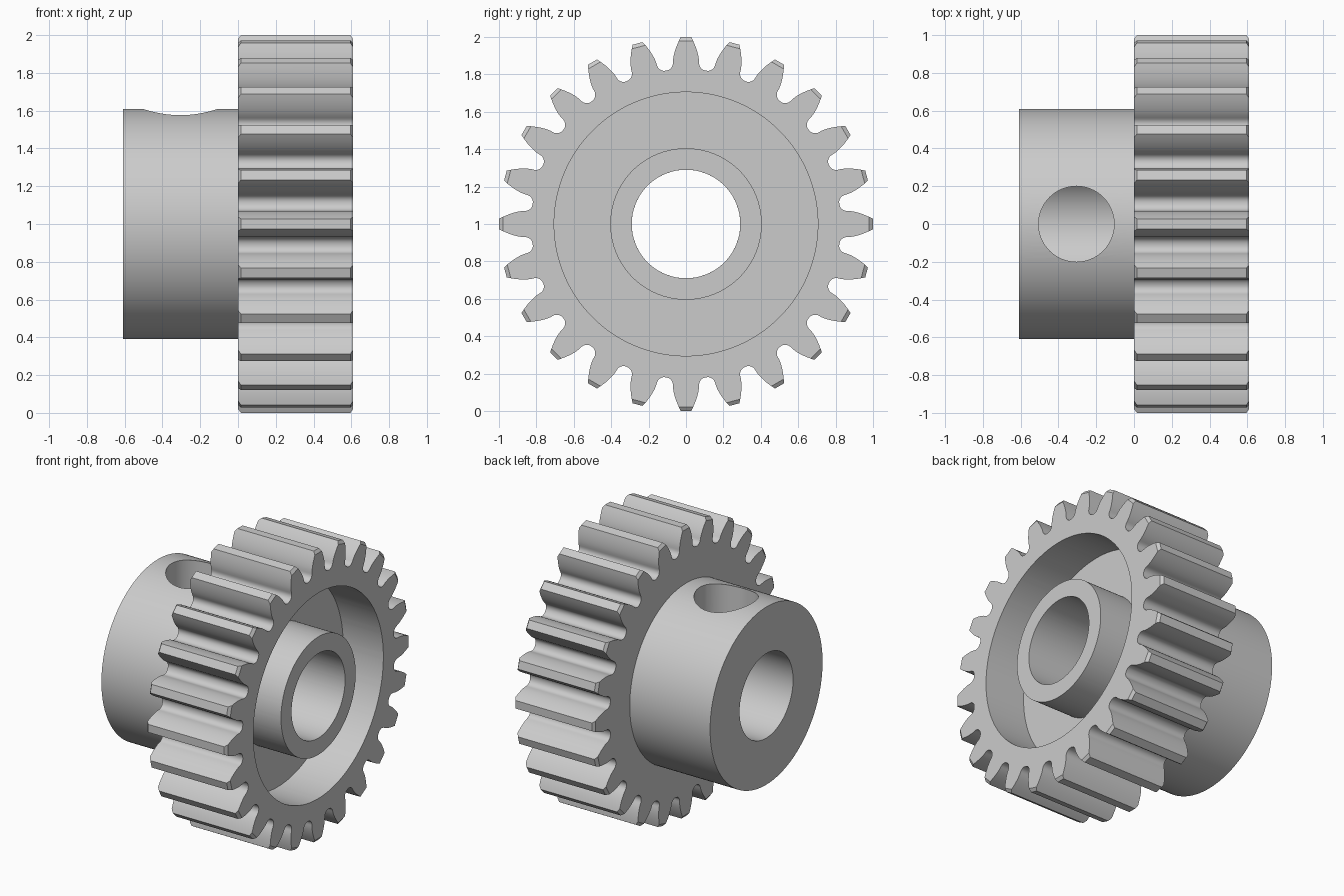
import bpy, bmesh
from math import pi, cos, sin, tan, acos, sqrt, radians
from mathutils import Matrix

cube = bpy.data.objects.get("Cube")
if cube:
    bpy.data.objects.remove(cube, do_unlink=True)

# Main sizes
TEETH = 24
WIDTH = 0.61
BOSS_R, BORE_R, HUB_R, RECESS_R = 0.61, 0.29, 0.405, 0.705
RECESS_DEPTH = 0.305
CHAMFER = 0.015
MODULE = 2 / (TEETH + 2)
PITCH_R = MODULE * TEETH / 2
ROOT_R = PITCH_R - 1.25 * MODULE
BASE_R = PITCH_R * cos(radians(20))

steel = bpy.data.materials.new("plain grey steel")
steel.use_nodes = True
GREY = (0.6, 0.6, 0.6, 1)
steel.diffuse_color = GREY
steel.node_tree.nodes["Principled BSDF"].inputs["Base Color"].default_value = GREY


def involute(a):
    return tan(a) - a


def half_angle(r):
    """Half the angular thickness of a tooth at radius r."""
    pressure = acos(min(1, BASE_R / r))
    return pi / (2 * TEETH) + involute(radians(20)) - involute(pressure)


def tooth_outline(tip_r):
    """Closed list of (angle, radius) around the toothed rim."""
    flank = []
    for i in range(9):
        r = tip_r + (BASE_R - tip_r) * i / 8
        flank.append((half_angle(r), r))
    start, drop = half_angle(BASE_R), BASE_R - ROOT_R
    for i in range(1, 7):                       # root fillet
        t = i / 6 * pi / 2
        flank.append((start + 0.046 * (1 - cos(t)), BASE_R - drop * sin(t)))
    tooth = [(-a, r) for a, r in reversed(flank)] + flank
    return [(k * 2 * pi / TEETH + a, r) for k in range(TEETH) for a, r in tooth]


def circle(r, count):
    return [(i * 2 * pi / count, r) for i in range(count)]


def ring_solid(name, rings):
    """Skin a closed loop of (x, outline) rings lying around the x axis."""
    bm = bmesh.new()
    loops = [[bm.verts.new((x, r * sin(a), 1 + r * cos(a))) for a, r in outline]
             for x, outline in rings]
    for one, two in zip(loops, loops[1:] + loops[:1]):
        n = len(one)
        for i in range(n):
            j = (i + 1) % n
            bm.faces.new((one[i], one[j], two[j], two[i]))
    bmesh.ops.recalc_face_normals(bm, faces=bm.faces)
    return add_object(name, bm)


def add_object(name, bm):
    mesh = bpy.data.meshes.new(name)
    bm.to_mesh(mesh)
    bm.free()
    mesh.materials.append(steel)
    obj = bpy.data.objects.new(name, mesh)
    bpy.context.collection.objects.link(obj)
    return obj


def smooth(obj):
    bpy.ops.object.select_all(action='DESELECT')
    obj.select_set(True)
    bpy.context.view_layer.objects.active = obj
    bpy.ops.object.shade_smooth_by_angle(angle=radians(25))


# Toothed wheel with a recessed face and a raised centre hub
full, cut = tooth_outline(1.0), tooth_outline(0.98)


def at_teeth(r):
    return [(a, r) for a, _ in full]


floor_x = WIDTH - RECESS_DEPTH
wheel = ring_solid("toothed_wheel", [
    (0, cut), (CHAMFER, full), (WIDTH - CHAMFER, full), (WIDTH, cut),
    (WIDTH, at_teeth(RECESS_R)), (floor_x, at_teeth(RECESS_R)),
    (floor_x, at_teeth(HUB_R)), (WIDTH, at_teeth(HUB_R)),
    (WIDTH, at_teeth(BORE_R)), (0, at_teeth(BORE_R)),
])
smooth(wheel)

# Rear boss, a thick tube
boss = ring_solid("rear_boss", [
    (-WIDTH, circle(BOSS_R, 128)), (0, circle(BOSS_R, 128)),
    (0, circle(BORE_R, 128)), (-WIDTH, circle(BORE_R, 128)),
])

# Set screw hole through the top wall of the boss
bm = bmesh.new()
bmesh.ops.create_cone(bm, cap_ends=True, segments=64, radius1=0.2, radius2=0.2,
                      depth=0.8, matrix=Matrix.Translation((-WIDTH / 2, 0, 1.4)))
cutter = add_object("screw_hole_cutter", bm)
cutter.hide_render = True
hole = boss.modifiers.new("screw_hole", 'BOOLEAN')
hole.operation = 'DIFFERENCE'
hole.solver = 'EXACT'
hole.object = cutter
bpy.context.view_layer.objects.active = boss
bpy.ops.object.modifier_apply(modifier=hole.name)
bpy.data.objects.remove(cutter, do_unlink=True)
smooth(boss)
